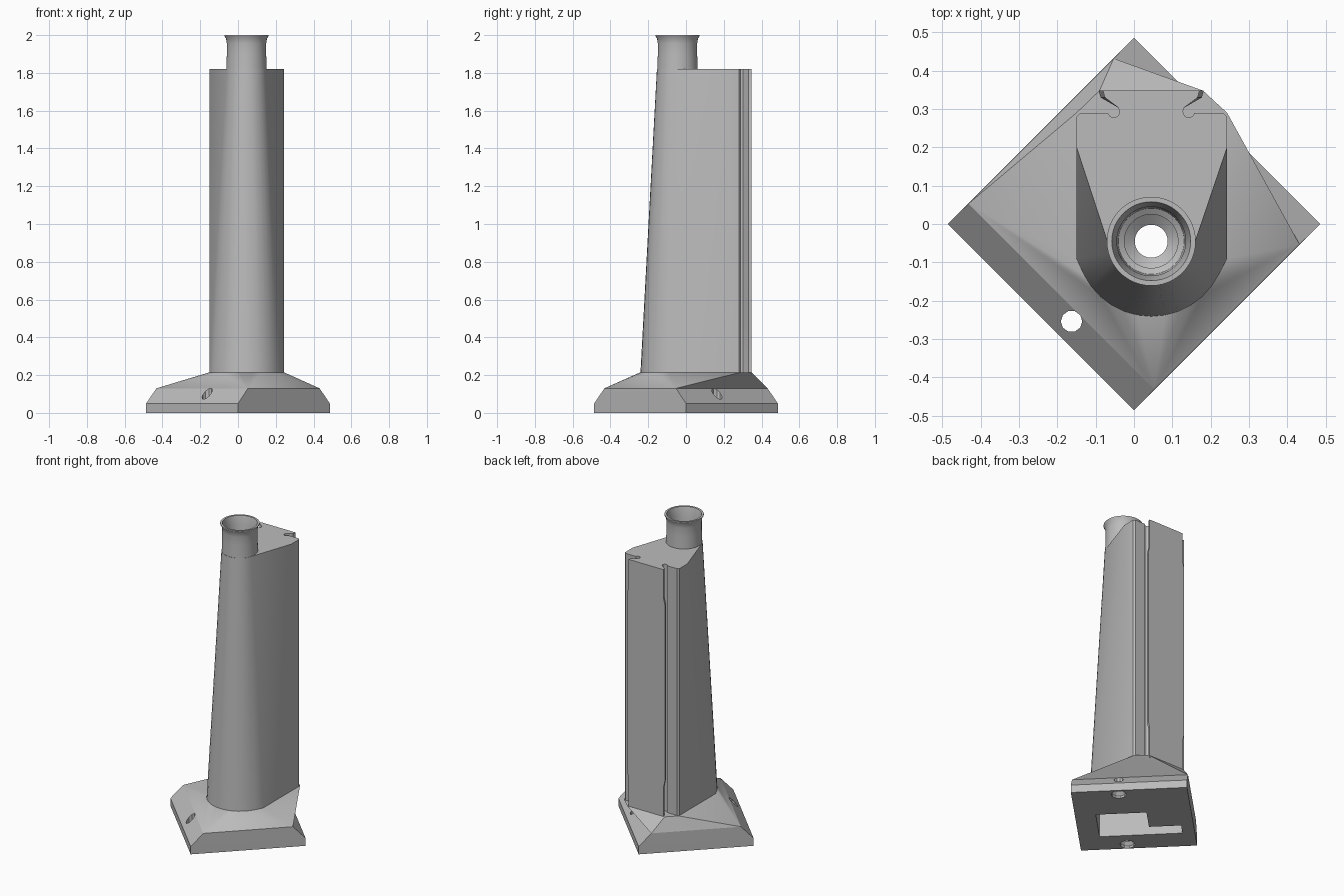
import bpy, bmesh
from math import sin, cos, pi, radians
from mathutils import Matrix

cube = bpy.data.objects.get("Cube")
if cube:
    bpy.data.objects.remove(cube)

grey = bpy.data.materials.new("plain grey")
grey.use_nodes = True
GREY = (0.5, 0.5, 0.5, 1)
grey.diffuse_color = GREY
grey.node_tree.nodes["Principled BSDF"].inputs["Base Color"].default_value = GREY

CX, CY = 0.045, -0.045      # bore axis
Z_RIM, Z_STEP, Z_FOOT, Z_SHOULDER, Z_TOP = 0.05, 0.13, 0.215, 1.82, 2.0


def finish(name, bm):
    bmesh.ops.recalc_face_normals(bm, faces=bm.faces)
    mesh = bpy.data.meshes.new(name)
    bm.to_mesh(mesh)
    bm.free()
    ob = bpy.data.objects.new(name, mesh)
    bpy.context.collection.objects.link(ob)
    mesh.materials.append(grey)
    return ob


def hull(name, *sections):
    """Convex solid around (outline, height) sections."""
    bm = bmesh.new()
    for outline, z in sections:
        for x, y in outline:
            bm.verts.new((x, y, z))
    bmesh.ops.convex_hull(bm, input=bm.verts)
    bmesh.ops.dissolve_limit(bm, angle_limit=0.002, verts=bm.verts, edges=bm.edges)
    return finish(name, bm)


def loft(name, sections):
    """Closed solid through matching (outline, height) sections."""
    bm = bmesh.new()
    rings = [[bm.verts.new((x, y, z)) for x, y in outline] for outline, z in sections]
    for a, b in zip(rings, rings[1:]):
        for i in range(len(a)):
            j = (i + 1) % len(a)
            bm.faces.new((a[i], a[j], b[j], b[i]))
    bm.faces.new(rings[0])
    bm.faces.new(rings[-1])
    return finish(name, bm)


def arc(r, start, end, n, cx=CX, cy=CY):
    steps = [radians(start + (end - start) * i / n) for i in range(n + 1)]
    return [(cx + r * cos(a), cy + r * sin(a)) for a in steps]


def lathe(name, profile, n=48, cx=CX, cy=CY):
    return loft(name, [(arc(r, 0, 360, n, cx, cy)[:-1], z) for r, z in profile])


def cut(ob, *cutters):
    for c in cutters:
        m = ob.modifiers.new("cut", 'BOOLEAN')
        m.operation, m.solver, m.object = 'DIFFERENCE', 'EXACT', c
        c.hide_render = True
        c.hide_viewport = False


def pocket(name, u, v, top):
    """Box cutter in the base's diagonal axes, open at the underside."""
    bm = bmesh.new()
    low = -0.1
    bmesh.ops.create_cube(bm, size=1, matrix=Matrix.Rotation(pi / 4, 4, 'Z')
        @ Matrix.Translation((sum(v) / 2, sum(u) / 2, (top + low) / 2))
        @ Matrix.Diagonal((v[1] - v[0], u[1] - u[0], top - low, 1)))
    return finish(name, bm)


# Base: diamond plinth with two bevelled sides, then a loft up to the tower foot
R, IN, OFF = 0.486, 0.432, 0.053
diamond = [(-R, 0), (0, -R), (R, 0), (0, R)]
bevelled = [(-IN, OFF), (OFF, -IN), (IN, -OFF), (-OFF, IN)]
plinth = loft("plinth", [(diamond, 0), (diamond, Z_RIM), (bevelled, Z_STEP)])

front_foot = arc(0.196, 196, 344, 14)
foot = front_foot + [(0.243, -0.09), (0.243, 0.29), (0.18, 0.348),
                     (-0.09, 0.348), (-0.15, 0.29), (-0.15, -0.09)]
plinth_slope = hull("plinth_slope", (bevelled, Z_STEP), (foot, Z_FOOT))

# Tower: wide foot narrowing to a round front at the shoulder
back = [(0.243, 0.28), (0.233, 0.29), (-0.14, 0.29), (-0.15, 0.28)]
foot_ring = front_foot + [(0.243, -0.09), (-0.15, -0.09)] + back
top_ring = arc(0.109, 165, 375, 20) + [(0.243, 0.2), (-0.15, 0.2)] + back
tower = hull("tower", (foot_ring, Z_FOOT), (top_ring, Z_SHOULDER))


# Mounting rail on the back, slightly narrower at both ends
def rail_outline(half):
    right = [(0.085, 0.28), (0.085, 0.303), (half - 0.005, 0.33), (half, 0.348)]
    return [(CX + x, y) for x, y in right] + [(CX - x, y) for x, y in reversed(right)]


rail = loft("mounting_rail", [(rail_outline(h), z) for h, z in (
    (0.126, Z_FOOT - 0.01), (0.126, 0.4), (0.137, 0.45),
    (0.137, 1.59), (0.126, 1.64), (0.126, Z_SHOULDER))])

# Neck with flared lip
neck = lathe("neck", [(0.108, Z_SHOULDER - 0.02), (0.104, 1.9), (0.104, 1.955),
                      (0.108, 1.98), (0.116, 1.995), (0.116, Z_TOP)])

# Cutters: stepped bore, rail grooves, screw holes, underside pockets
bore = lathe("bore_cutter", [(0.043, -0.1), (0.043, 1.76), (0.07, 1.78), (0.07, 1.84),
                             (0.086, 1.85), (0.09, 1.95), (0.103, Z_TOP), (0.103, 2.1)])
grooves = [lathe("groove_cutter", [(0.015, Z_FOOT), (0.015, 1.9)], 16, CX + s * 0.098, 0.293)
           for s in (-1, 1)]
screws = []
for name, x, y in (("front", -0.163, -0.254), ("back", 0.254, 0.163)):
    screws.append(lathe(name + "_screw_cutter",
        [(0.045, -0.1), (0.045, 0.015), (0.028, 0.035), (0.028, Z_STEP + 0.02)], 10, x, y))
main_pocket = pocket("main_pocket_cutter", (-0.22, 0.08), (-0.19, 0.07), 0.16)
side_pocket = pocket("side_pocket_cutter", (0.07, 0.27), (-0.19, -0.1), 0.06)

cut(plinth, bore, main_pocket, side_pocket, *screws)
cut(plinth_slope, bore, main_pocket)
cut(tower, bore, *grooves)
cut(rail, *grooves)
cut(neck, bore)

# Bake the cuts, shade, and drop the cutters
parts = [plinth, plinth_slope, tower, rail, neck]
for ob in parts:
    bpy.ops.object.select_all(action='DESELECT')
    ob.select_set(True)
    bpy.context.view_layer.objects.active = ob
    for m in list(ob.modifiers):
        bpy.ops.object.modifier_apply(modifier=m.name)
    bpy.ops.object.shade_smooth_by_angle(angle=radians(25))
for c in [bore, main_pocket, side_pocket] + grooves + screws:
    bpy.data.objects.remove(c)
